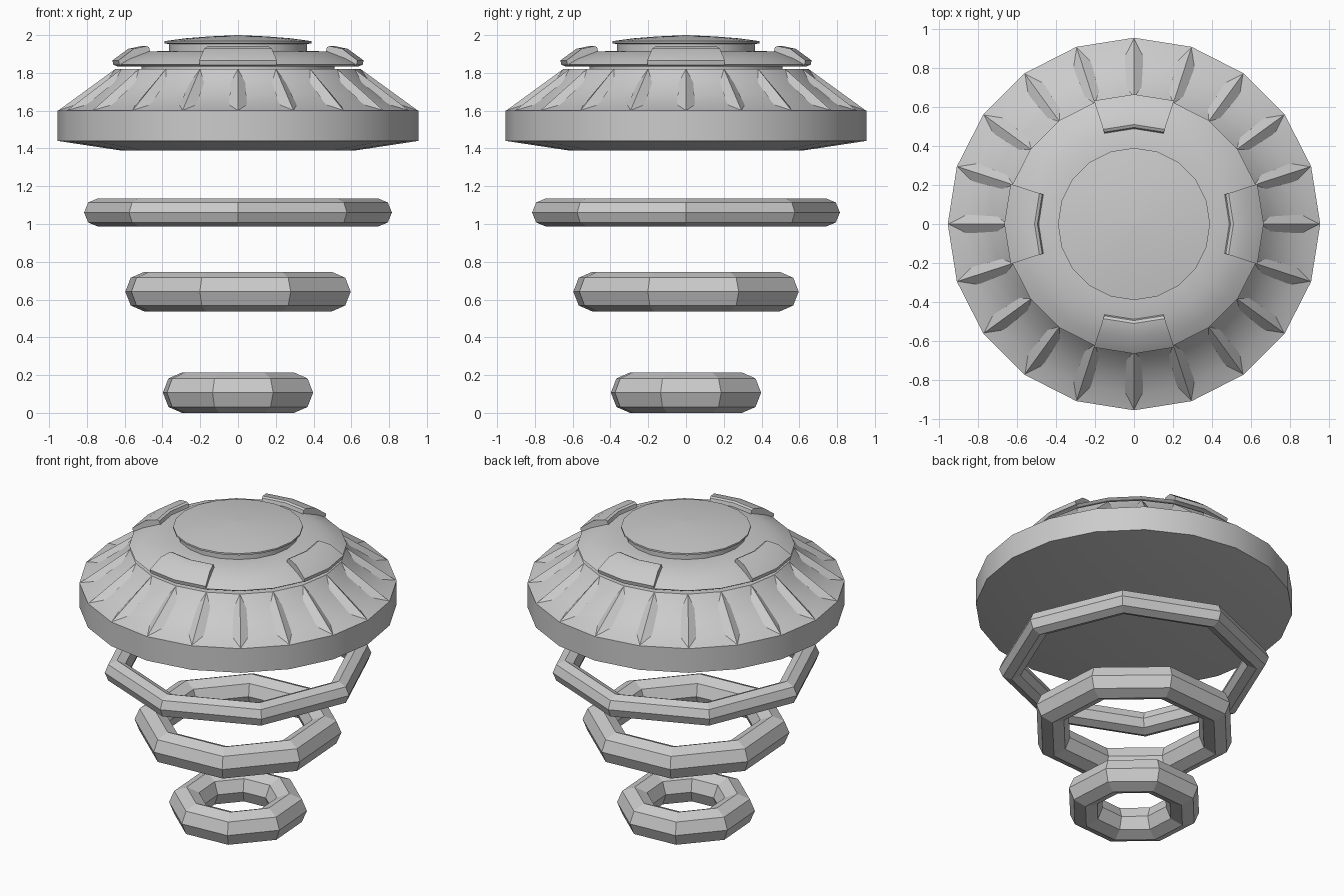
import bpy, bmesh, math

if "Cube" in bpy.data.objects:
    bpy.data.objects.remove(bpy.data.objects["Cube"])

SIDES = 20


def finish(name, bm, smooth=True):
    bmesh.ops.remove_doubles(bm, verts=bm.verts, dist=1e-5)
    bmesh.ops.recalc_face_normals(bm, faces=bm.faces)
    me = bpy.data.meshes.new(name)
    bm.to_mesh(me)
    bm.free()
    ob = bpy.data.objects.new(name, me)
    bpy.context.collection.objects.link(ob)
    if smooth:
        bpy.context.view_layer.objects.active = ob
        bpy.ops.object.select_all(action='DESELECT')
        ob.select_set(True)
        bpy.ops.object.shade_smooth_by_angle(angle=math.radians(25))
    return ob


def polar(r, a, z):
    return (r * math.cos(a), r * math.sin(a), z)


def lathe(name, profile):
    """Revolve an (r, z) profile; ends are capped."""
    bm = bmesh.new()
    rings = [[bm.verts.new(polar(r, math.tau * i / SIDES, z)) for i in range(SIDES)]
             for r, z in profile]
    for lo, hi in zip(rings, rings[1:]):
        for i in range(SIDES):
            j = (i + 1) % SIDES
            bm.faces.new((lo[i], lo[j], hi[j], hi[i]))
    bm.faces.new(rings[0][::-1])
    bm.faces.new(rings[-1])
    return finish(name, bm)


# Main saucer: flared, concave upper slope
lathe("saucer_hull", [(0.625, 1.39), (0.955, 1.44), (0.955, 1.60), (0.87, 1.63),
                      (0.78, 1.685), (0.705, 1.75), (0.65, 1.82)])
# Recessed neck, upper deck and domed lid
lathe("neck", [(0.51, 1.80), (0.51, 1.85)])
lathe("upper_deck", [(0.64, 1.835), (0.655, 1.845), (0.60, 1.875), (0.50, 1.912), (0.36, 1.917)])
lathe("lid", [(0.365, 1.90), (0.365, 1.952), (0.39, 1.957), (0.39, 1.968),
              (0.28, 1.983), (0.15, 1.993), (0.004, 2.0)])

# Radial ridges on the slope
bm = bmesh.new()
for i in range(SIDES):
    a = math.tau * i / SIDES

    def vert(r, s, z):
        c, n = math.cos(a), math.sin(a)
        return bm.verts.new((r * c - s * n, r * n + s * c, z))

    top, tip = vert(0.65, 0, 1.82), vert(0.95, 0, 1.602)
    tl, tr = vert(0.645, 0.035, 1.79), vert(0.645, -0.035, 1.79)
    bl, br = vert(0.885, 0.05, 1.61), vert(0.885, -0.05, 1.61)
    for f in ((top, tip, bl, tl), (top, tr, br, tip), (tip, br, bl),
              (top, tl, tr), (tl, bl, br, tr)):
        bm.faces.new(f)
finish("slope_ridges", bm, smooth=False)

# Four raised panels on the deck, each two facets wide
section = [(0.64, 1.836), (0.66, 1.842), (0.665, 1.866), (0.58, 1.928),
           (0.51, 1.942), (0.495, 1.935), (0.485, 1.90)]
bm = bmesh.new()
for q in range(4):
    rows = [[bm.verts.new(polar(r, math.radians(90 * q + d), z)) for r, z in section]
            for d in (-18, 0, 18)]
    # keep the facets aligned with the deck's own edges
    n = len(section)
    for p, s in zip(rows, rows[1:]):
        for i in range(n):
            j = (i + 1) % n
            bm.faces.new((p[i], p[j], s[j], s[i]))
    bm.faces.new(rows[0])
    bm.faces.new(rows[-1][::-1])
finish("deck_panels", bm)

# Three floating octagonal rings below
for name, major, minor, z, turn in (("upper_ring", 0.74, 0.075, 1.061, 0),
                                    ("middle_ring", 0.526, 0.104, 0.642, 26.3),
                                    ("lower_ring", 0.313, 0.107, 0.107, 26.3)):
    bpy.ops.mesh.primitive_torus_add(major_segments=8, minor_segments=8,
                                     major_radius=major, minor_radius=minor,
                                     location=(0, 0, z),
                                     rotation=(0, 0, math.radians(turn)))
    bpy.context.object.name = name
